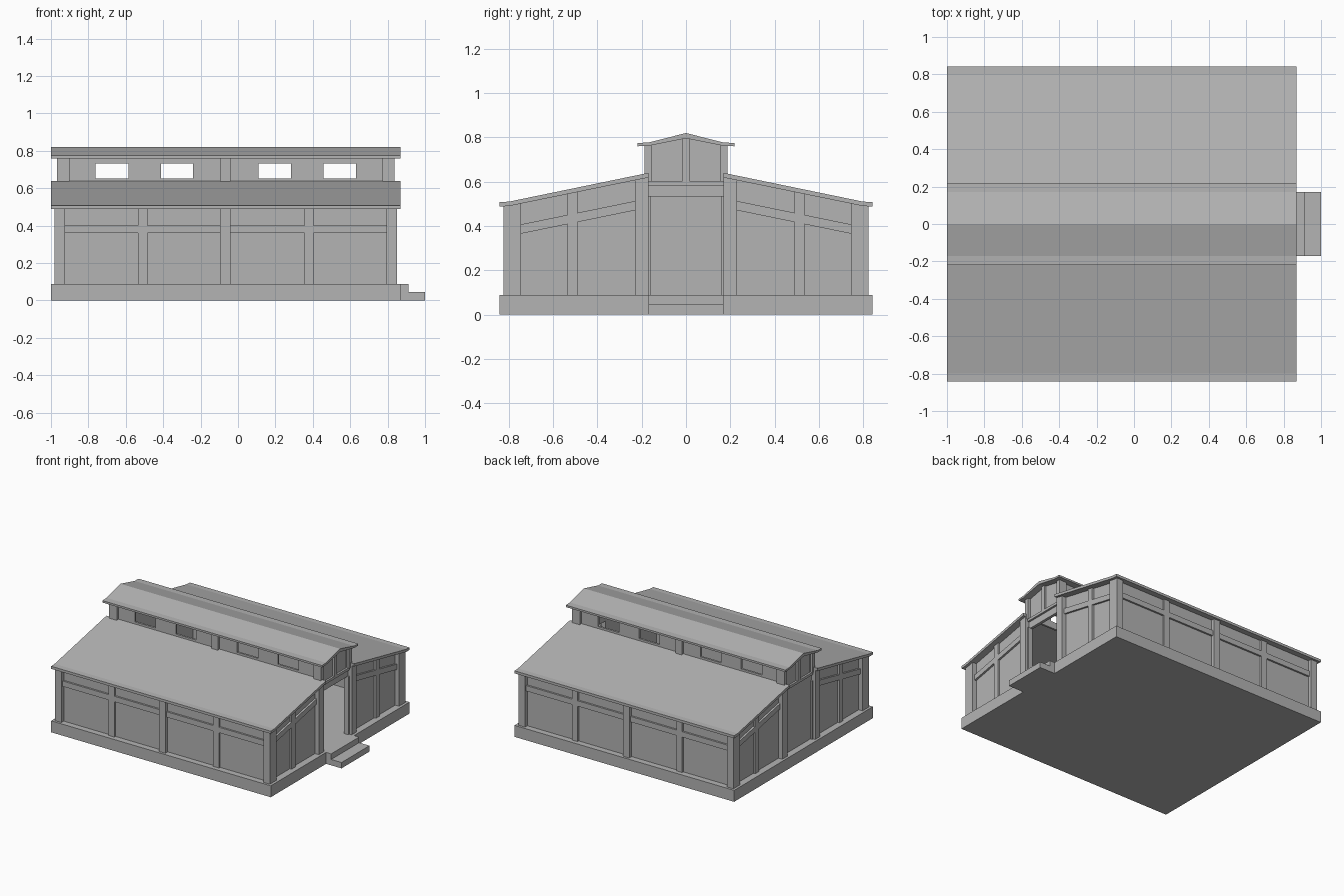
import bpy, bmesh

if "Cube" in bpy.data.objects:
    bpy.data.objects.remove(bpy.data.objects["Cube"])

CX = -0.066          # building centre along x
FLOOR = 0.088        # top of plinth
ROOF_X = 0.869       # right end of roofs and plinth

GREY = bpy.data.materials.new("grey")
GREY.diffuse_color = (0.455, 0.455, 0.455, 1)
GREY.use_nodes = True
GREY.node_tree.nodes["Principled BSDF"].inputs["Base Color"].default_value = GREY.diffuse_color


def prism(name, profile, x0, x1):
    """Extrude a (y, z) outline along x."""
    bm = bmesh.new()
    a = [bm.verts.new((x0, y, z)) for y, z in profile]
    b = [bm.verts.new((x1, y, z)) for y, z in profile]
    bm.faces.new(a)
    bm.faces.new(b)
    for i in range(len(a)):
        j = (i + 1) % len(a)
        bm.faces.new((a[i], a[j], b[j], b[i]))
    bmesh.ops.recalc_face_normals(bm, faces=bm.faces)
    me = bpy.data.meshes.new(name)
    bm.to_mesh(me)
    bm.free()
    me.materials.append(GREY)
    ob = bpy.data.objects.new(name, me)
    bpy.context.collection.objects.link(ob)
    return ob


def box(name, x0, x1, y0, y1, z0, z1):
    return prism(name, [(y0, z0), (y1, z0), (y1, z1), (y0, z1)], x0, x1)


def under(y):
    """Height of the aisle roof underside."""
    return 0.49 + max(0, 0.80 - y) * 0.205


def strip(name, s, y0, y1, low, high, xa, xb):
    """Gable piece between two height functions on side s."""
    prism(name, [(s * y0, low(y0)), (s * y1, low(y1)),
                 (s * y1, high(y1)), (s * y0, high(y0))], xa, xb)


def ground(y):
    return FLOOR


# plinth and entrance steps
box("plinth", -1, ROOF_X, -0.843, 0.843, 0, FLOOR)
box("upper_step", 0.86, 0.912, -0.17, 0.17, 0, FLOOR)
box("lower_step", 0.90, 1.0, -0.17, 0.17, 0, 0.045)

posts = [(-0.535, -0.485, 0.81), (-0.095, -0.041, 0.825), (0.355, 0.404, 0.81)]
windows = [(-0.763, -0.585), (-0.413, -0.24), (0.109, 0.284), (0.456, 0.632)]

for s in (-1, 1):
    # long wall with framing
    box("side_wall", -0.94, 0.81, s * 0.775, s * 0.796, FLOOR, 0.492)
    box("side_rail", -0.94, 0.81, s * 0.78, s * 0.81, 0.36, 0.402)
    for x0, x1, y in posts:
        box("side_post", x0, x1, s * 0.78, s * y, FLOOR, under(y))

    # aisle roof with flat eave
    prism("aisle_roof", [(s * 0.17, 0.619), (s * 0.80, 0.49), (s * 0.843, 0.488),
                         (s * 0.843, 0.508), (s * 0.80, 0.51), (s * 0.17, 0.64)],
          -1, ROOF_X)

    # clerestory wall with window openings
    box("clerestory_sill", -0.95, 0.817, s * 0.15, s * 0.165, 0.60, 0.653)
    box("clerestory_head", -0.95, 0.817, s * 0.15, s * 0.165, 0.733, 0.765)
    edges = [-0.95] + [x for w in windows for x in w] + [0.817]
    for x0, x1 in zip(edges[::2], edges[1::2]):
        box("clerestory_pier", x0, x1, s * 0.15, s * 0.165, 0.653, 0.733)
    for x0, x1 in ((-0.968, -0.90), (-0.095, -0.041), (0.772, 0.838)):
        box("clerestory_post", x0, x1, s * 0.155, s * 0.187, 0.60, 0.763)

# both gable ends (e = direction along x)
for e in (-1, 1):
    outer, flush, wall, inner = [CX + e * d for d in (0.915, 0.897, 0.882, 0.86)]
    for s in (-1, 1):
        strip("gable_wall", s, 0.17, 0.79, ground, under, inner, wall)
        strip("corner_post", s, 0.745, 0.825, ground, under, CX + e * 0.859, outer)
        strip("gable_post", s, 0.49, 0.535, ground, under, inner, flush)
        strip("door_post", s, 0.17, 0.23, ground, under, inner, outer)
        strip("gable_rail", s, 0.23, 0.745, lambda y: under(y) - 0.136,
              lambda y: under(y) - 0.094, inner, flush)
        box("door_jamb", inner, flush, s * 0.157, s * 0.17, FLOOR, 0.535)
    box("door_header", inner, wall, -0.17, 0.17, 0.53, 0.59)
    # clerestory gable
    prism("clerestory_gable", [(-0.165, 0.58), (0.165, 0.58), (0.165, 0.763),
                               (0, 0.797), (-0.165, 0.763)], inner, wall)
    box("clerestory_gable_rail", inner, flush, -0.17, 0.17, 0.583, 0.603)
    box("clerestory_gable_post", inner, flush, -0.016, 0.016, 0.60, 0.795)
    if e < 0:
        # closed back end
        box("back_panel", inner, wall, -0.17, 0.17, FLOOR, 0.54)

# clerestory roof
half = [(0.17, 0.762), (0.22, 0.76), (0.22, 0.775), (0.17, 0.777)]
prism("clerestory_roof", [(0, 0.796)] + half + [(0, 0.82)]
      + [(-y, z) for y, z in reversed(half)], -1, ROOF_X)
